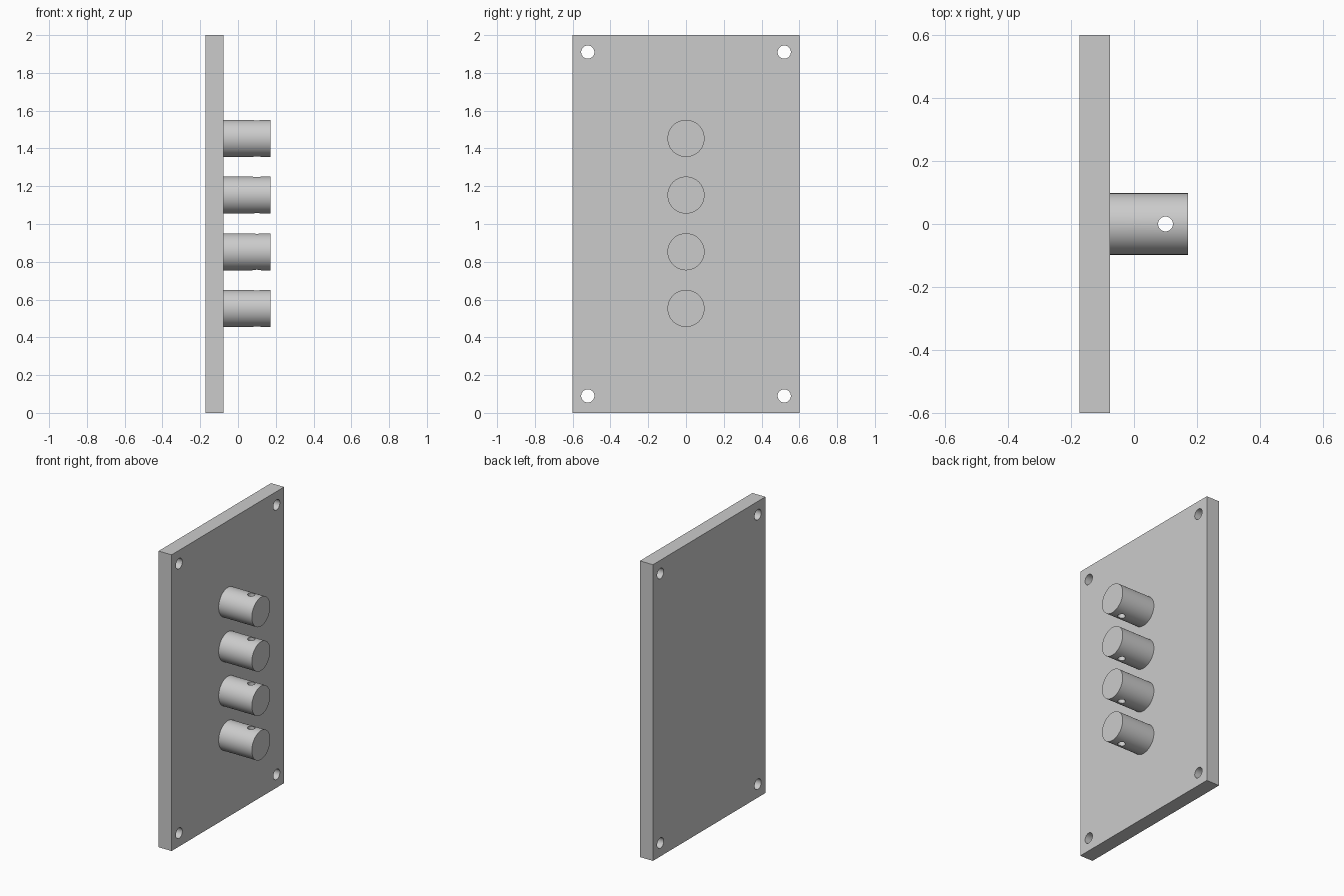
import bpy
from math import pi, radians

cube = bpy.data.objects.get("Cube")
if cube:
    bpy.data.objects.remove(cube, do_unlink=True)

grey = bpy.data.materials.new("plain_grey")
grey.use_nodes = True
colour = (0.6, 0.6, 0.6, 1)
grey.diffuse_color = colour
grey.node_tree.nodes["Principled BSDF"].inputs["Base Color"].default_value = colour

BACK, FACE, TIP = -0.173, -0.076, 0.172   # x of plate back, plate face, peg ends
PEG_R, PIN_R, BOLT_R = 0.098, 0.0235, 0.035


def rod(name, radius, length, centre, along_x, sides):
    """Cylinder lying along x, or standing along z."""
    bpy.ops.mesh.primitive_cylinder_add(
        vertices=sides, radius=radius, depth=length, location=centre,
        rotation=(0, pi / 2 if along_x else 0, 0))
    obj = bpy.context.object
    obj.name = name
    obj.data.materials.append(grey)
    return obj


def drill(target, cutters):
    """Cut the holes, apply them and remove the cutters."""
    bpy.ops.object.select_all(action="DESELECT")
    target.select_set(True)
    bpy.context.view_layer.objects.active = target
    for cutter in cutters:
        cutter.hide_render = True
        mod = target.modifiers.new("hole", "BOOLEAN")
        mod.operation = "DIFFERENCE"
        mod.solver = "EXACT"
        mod.object = cutter
        bpy.ops.object.modifier_apply(modifier=mod.name)
        bpy.data.objects.remove(cutter, do_unlink=True)
    bpy.ops.object.shade_smooth_by_angle(angle=radians(30))


# Mounting plate with a bolt hole in each corner
bpy.ops.mesh.primitive_cube_add(size=1, location=((BACK + FACE) / 2, 0, 1))
plate = bpy.context.object
plate.name = "mounting_plate"
plate.scale = (FACE - BACK, 1.2, 2)
bpy.ops.object.transform_apply(location=False, rotation=False, scale=True)
plate.data.materials.append(grey)
drill(plate, [rod("bolt_cutter", BOLT_R, 0.4, (BACK, y, z), True, 48)
              for y in (-0.52, 0.52) for z in (0.09, 1.91)])

# Column of four pegs, each cross-drilled vertically near its tip
for i in range(4):
    z = 0.553 + 0.3 * i
    peg = rod(f"peg_{i + 1}", PEG_R, TIP - FACE, ((FACE + TIP) / 2, 0, z), True, 96)
    drill(peg, [rod("pin_cutter", PIN_R, 0.4, (0.1, 0, z), False, 48)])
